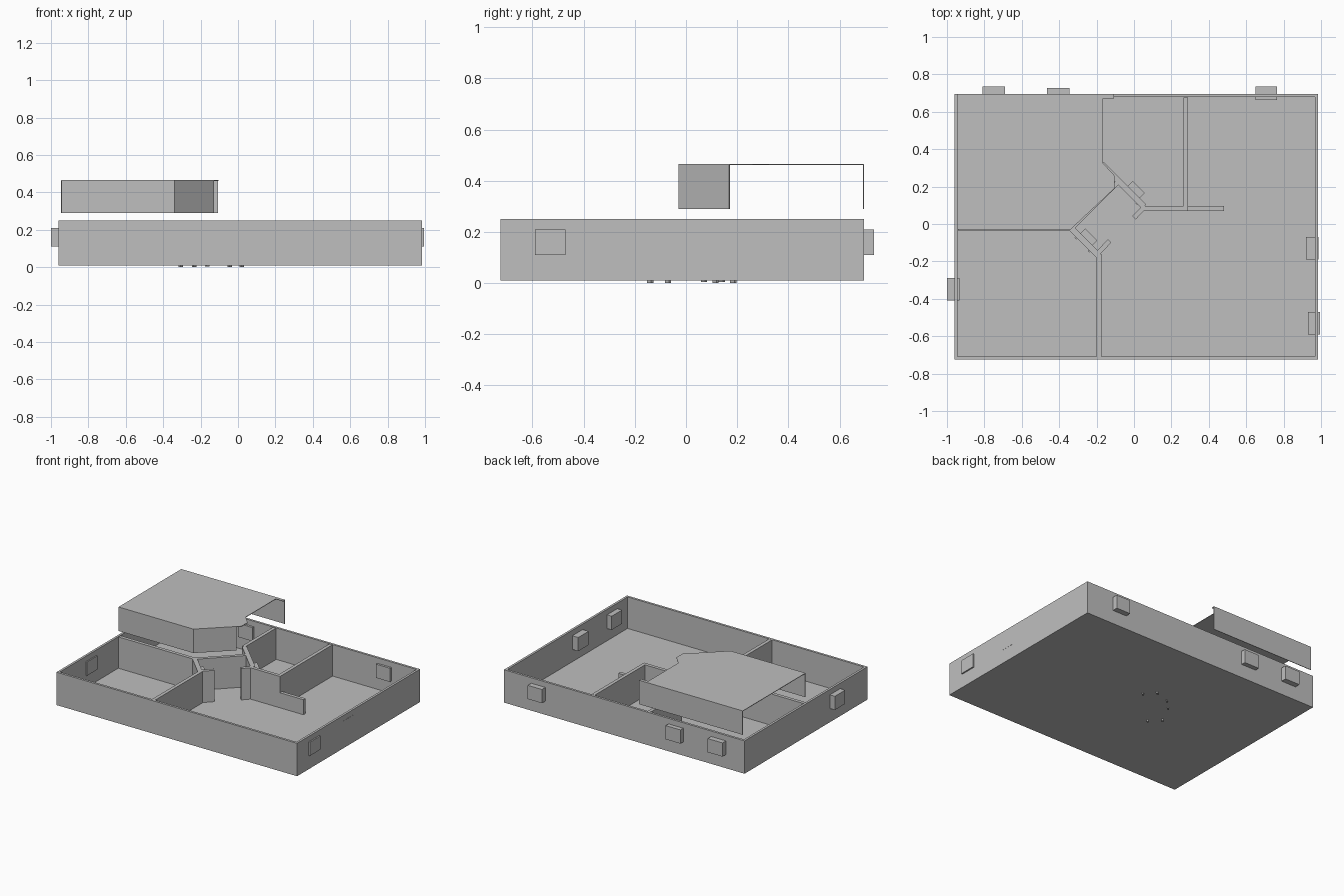
import bpy, bmesh, math
from mathutils import Vector, Matrix

cube = bpy.data.objects.get("Cube")
if cube:
    bpy.data.objects.remove(cube)

grey = bpy.data.materials.new("plain grey")
grey.use_nodes = True
colour = (0.52, 0.52, 0.52, 1)
grey.diffuse_color = colour
grey.node_tree.nodes["Principled BSDF"].inputs["Base Color"].default_value = colour

FLOOR, TOP = 0.02, 0.25


def finish(name, bm):
    bmesh.ops.recalc_face_normals(bm, faces=bm.faces)
    mesh = bpy.data.meshes.new(name)
    bm.to_mesh(mesh)
    bm.free()
    mesh.materials.append(grey)
    obj = bpy.data.objects.new(name, mesh)
    bpy.context.collection.objects.link(obj)
    return obj


def wall(name, start, end, thick=0.025, low=FLOOR, high=TOP - 0.001):
    """Upright slab along a centre line seen in plan."""
    a, b = Vector(start), Vector(end)
    mid, run = (a + b) / 2, b - a
    bm = bmesh.new()
    bmesh.ops.create_cube(bm, size=1, matrix=(
        Matrix.Translation((mid.x, mid.y, (low + high) / 2))
        @ Matrix.Rotation(math.atan2(run.y, run.x), 4, 'Z')
        @ Matrix.Diagonal((run.length, thick, high - low, 1))))
    return finish(name, bm)


def block(name, x0, x1, y0, y1, low, high):
    mid = (y0 + y1) / 2
    return wall(name, (x0, mid), (x1, mid), y1 - y0, low, high)


# Outer shell: open tray with floor and four walls
bm = bmesh.new()
bmesh.ops.create_cube(bm, size=1, matrix=Matrix.Translation((0.0125, -0.015, 0.13))
                      @ Matrix.Diagonal((1.945, 1.42, 0.24, 1)))
bm.faces.ensure_lookup_table()
top = max(bm.faces, key=lambda f: f.calc_center_median().z)
bmesh.ops.inset_region(bm, faces=[top], thickness=0.024)
hole = bmesh.ops.extrude_discrete_faces(bm, faces=[top])["faces"][0]
bmesh.ops.translate(bm, verts=hole.verts, vec=(0, 0, FLOOR - TOP))
finish("outer_walls_and_floor", bm)

# Inner partitions
wall("west_room_partition", (-0.94, -0.023), (-0.325, -0.023))
wall("west_door_partition", (-0.333, -0.024), (-0.188, -0.169), 0.032)
wall("south_partition", (-0.1875, -0.71), (-0.1875, -0.16))
wall("hall_partition", (-0.33, -0.02), (-0.09, 0.22))
wall("north_door_partition", (-0.172, 0.32), (0.055, 0.093), 0.032)
wall("north_partition", (-0.178, 0.32), (-0.178, 0.675))
wall("hall_cross_partition", (0.045, 0.083), (0.29, 0.083))
wall("low_counter_wall", (0.29, 0.083), (0.48, 0.083), high=0.13)
wall("east_partition", (0.2775, 0.083), (0.2775, 0.675))

# Open door leaves
wall("west_door_leaf", (-0.19, -0.153), (-0.13, -0.09), 0.025)
wall("north_door_leaf", (0.052, 0.088), (0.0, 0.033), 0.025)

# Window boxes through the outer walls
for name, x0, x1, y0, y1 in (
        ("window_west", -1.0, -0.934, -0.41, -0.29),
        ("window_east_front", 0.93, 0.995, -0.59, -0.47),
        ("window_east_middle", 0.92, 0.986, -0.19, -0.07),
        ("window_north_west", -0.81, -0.69, 0.662, 0.735),
        ("window_north_middle", -0.465, -0.345, 0.662, 0.728),
        ("window_north_east", 0.65, 0.765, 0.662, 0.735)):
    block(name, x0, x1, y0, y1, 0.11, 0.21)

# Boxes on the diagonal partitions
wall("hall_box_west", (-0.277, -0.04), (-0.213, -0.104), 0.045, 0.11, 0.21)
wall("hall_box_north", (-0.022, 0.214), (0.042, 0.15), 0.045, 0.11, 0.21)

# Door frame feet below the floor
for i, (x, y, z) in enumerate((
        (-0.305, -0.07, 0), (-0.235, -0.14, 0), (-0.045, 0.185, 0),
        (0.02, 0.115, 0), (-0.235, 0.07, 0.005), (-0.165, 0.14, 0.005))):
    s = 0.008
    wall(f"frame_foot_{i + 1}", (x - s, y - s), (x + s, y + s), 0.012, z, 0.03)

# Raised cover: thin slab following the room outline
plan = [(-0.945, -0.03), (-0.34, -0.03), (-0.105, 0.19), (-0.105, 0.26),
        (-0.165, 0.325), (-0.165, 0.672), (-0.107, 0.672), (-0.107, 0.695),
        (-0.945, 0.695)]
bm = bmesh.new()
face = bm.faces.new([bm.verts.new((x, y, 0.461)) for x, y in plan])
up = bmesh.ops.extrude_face_region(bm, geom=[face])["geom"]
bmesh.ops.translate(bm, vec=(0, 0, 0.004),
                    verts=[v for v in up if isinstance(v, bmesh.types.BMVert)])
finish("cover_slab", bm)

# Cover skirts, open on the west side
skirt = dict(thick=0.004, low=0.29, high=0.463)
wall("cover_back_skirt", (-0.945, 0.693), (-0.107, 0.693), **skirt)
wall("cover_front_skirt", (-0.945, -0.028), (-0.34, -0.028), **skirt)
wall("cover_diagonal_skirt", (-0.341, -0.028), (-0.13, 0.17), **skirt)
